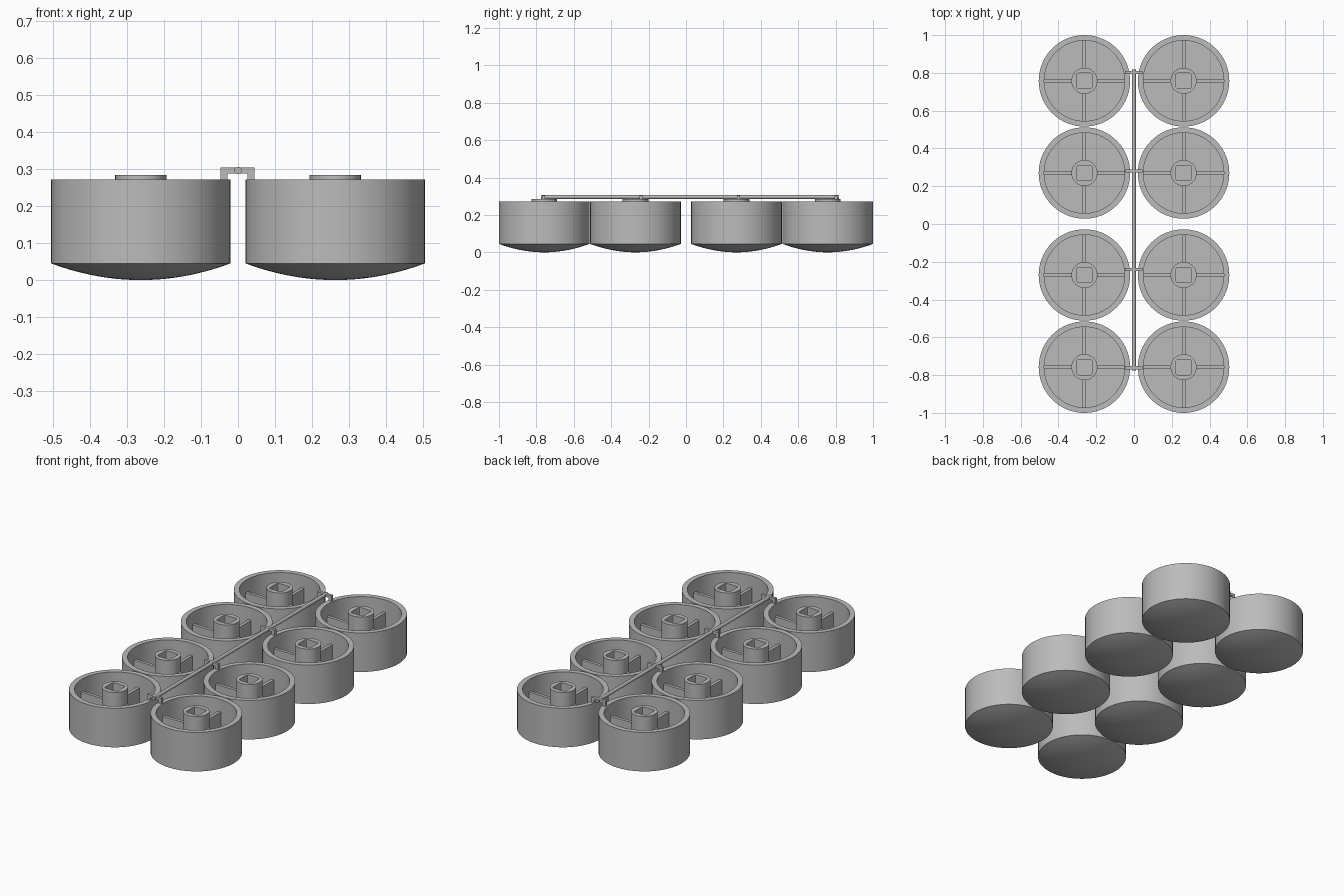
import bpy, bmesh, math

cube = bpy.data.objects.get("Cube")
if cube:
    bpy.data.objects.remove(cube, do_unlink=True)

grey = bpy.data.materials.new("mid grey")
grey.use_nodes = True
grey.diffuse_color = (0.5, 0.5, 0.5, 1)
grey.node_tree.nodes["Principled BSDF"].inputs["Base Color"].default_value = (0.5, 0.5, 0.5, 1)

R, IN, TOP, EDGE, FLOOR = 0.242, 0.213, 0.272, 0.045, 0.045
HUB, HUB_TOP, RIB_TOP, SEG = 0.069, 0.284, 0.2, 72


def finish(name, bm, smooth=True):
    bmesh.ops.recalc_face_normals(bm, faces=bm.faces)
    me = bpy.data.meshes.new(name)
    bm.to_mesh(me)
    bm.free()
    me.materials.append(grey)
    ob = bpy.data.objects.new(name, me)
    bpy.context.collection.objects.link(ob)
    if smooth:
        bpy.ops.object.select_all(action="DESELECT")
        ob.select_set(True)
        bpy.context.view_layer.objects.active = ob
        bpy.ops.object.shade_smooth_by_angle(angle=math.radians(20))
    return ob


def skin(bm, rings, closed=False):
    """Bridge successive rings of points with quads."""
    rows = [[bm.verts.new(p) for p in ring] for ring in rings]
    pairs = list(zip(rows, rows[1:])) + ([(rows[-1], rows[0])] if closed else [])
    for a, b in pairs:
        for i in range(len(a)):
            j = (i + 1) % len(a)
            bm.faces.new((a[i], a[j], b[j], b[i]))
    return rows


def circle(r, z):
    return [(r * math.cos(2 * math.pi * i / SEG), r * math.sin(2 * math.pi * i / SEG), z)
            for i in range(SEG)]


def rounded_square(half, corner, z):
    pts = []
    for x, y, _ in circle(1, 0):
        # superellipse keeps the point count equal to the hub circle
        k = (abs(x) ** 8 + abs(y) ** 8) ** (-1 / 8)
        pts.append((half * k * x, half * k * y, z))
    return pts


def box(bm, x0, x1, y0, y1, z0, z1):
    verts = bmesh.ops.create_cube(bm, size=1)["verts"]
    for v in verts:
        v.co = (x1 if v.co.x > 0 else x0, y1 if v.co.y > 0 else y0, z1 if v.co.z > 0 else z0)


# Bowl with a shallow domed underside and hollow inside
bm = bmesh.new()
rings = [circle(R * t, EDGE * t * t) for t in (0.1, 0.25, 0.4, 0.55, 0.7, 0.8, 0.9, 1)]
rings += [circle(R, TOP), circle(IN, TOP), circle(IN, FLOOR)]
rows = skin(bm, rings)
bm.faces.new(rows[0])
bm.faces.new(rows[-1])
bowl = finish("bowl", bm)

# Round hub with a square socket
bm = bmesh.new()
rows = skin(bm, [circle(HUB, FLOOR), circle(HUB, HUB_TOP),
                 rounded_square(0.041, 0.01, HUB_TOP), rounded_square(0.041, 0.01, FLOOR + 0.01)])
bm.faces.new(rows[-1])
hub = finish("hub", bm)

# Four thin ribs between hub and wall
bm = bmesh.new()
for s in (-1, 1):
    a, b = sorted((s * (HUB - 0.004), s * (IN + 0.004)))
    box(bm, a, b, -0.009, 0.009, FLOOR, RIB_TOP)
    box(bm, -0.009, 0.009, a, b, FLOOR, RIB_TOP)
ribs = finish("ribs", bm, smooth=False)

# Two rows of four wheels share the same meshes
spots = [(x, y) for x in (-0.2625, 0.2625) for y in (-0.758, -0.27, 0.27, 0.758)]
for n, (x, y) in enumerate(spots):
    for part in (bowl, hub, ribs):
        ob = part
        if n:
            ob = bpy.data.objects.new(part.name + "_" + str(n + 1), part.data)
            bpy.context.collection.objects.link(ob)
        ob.location = (x, y, 0)

# Long centre rod
bm = bmesh.new()
bmesh.ops.create_cone(bm, cap_ends=True, segments=24, radius1=0.01, radius2=0.01, depth=1.595)
rod = finish("centre_rod", bm)
rod.rotation_euler.x = math.pi / 2
rod.location = (0, 0.021, 0.296)

# Cross brackets with feet resting on the rims
for n in range(4):
    y = -0.761 + 0.521 * n
    bm = bmesh.new()
    box(bm, -0.047, 0.045, y - 0.008, y + 0.008, 0.288, 0.304)
    for x0, x1 in ((-0.047, -0.029), (0.026, 0.045)):
        box(bm, x0, x1, y - 0.008, y + 0.008, 0.268, 0.29)
    finish("bracket_" + str(n + 1), bm, smooth=False)
